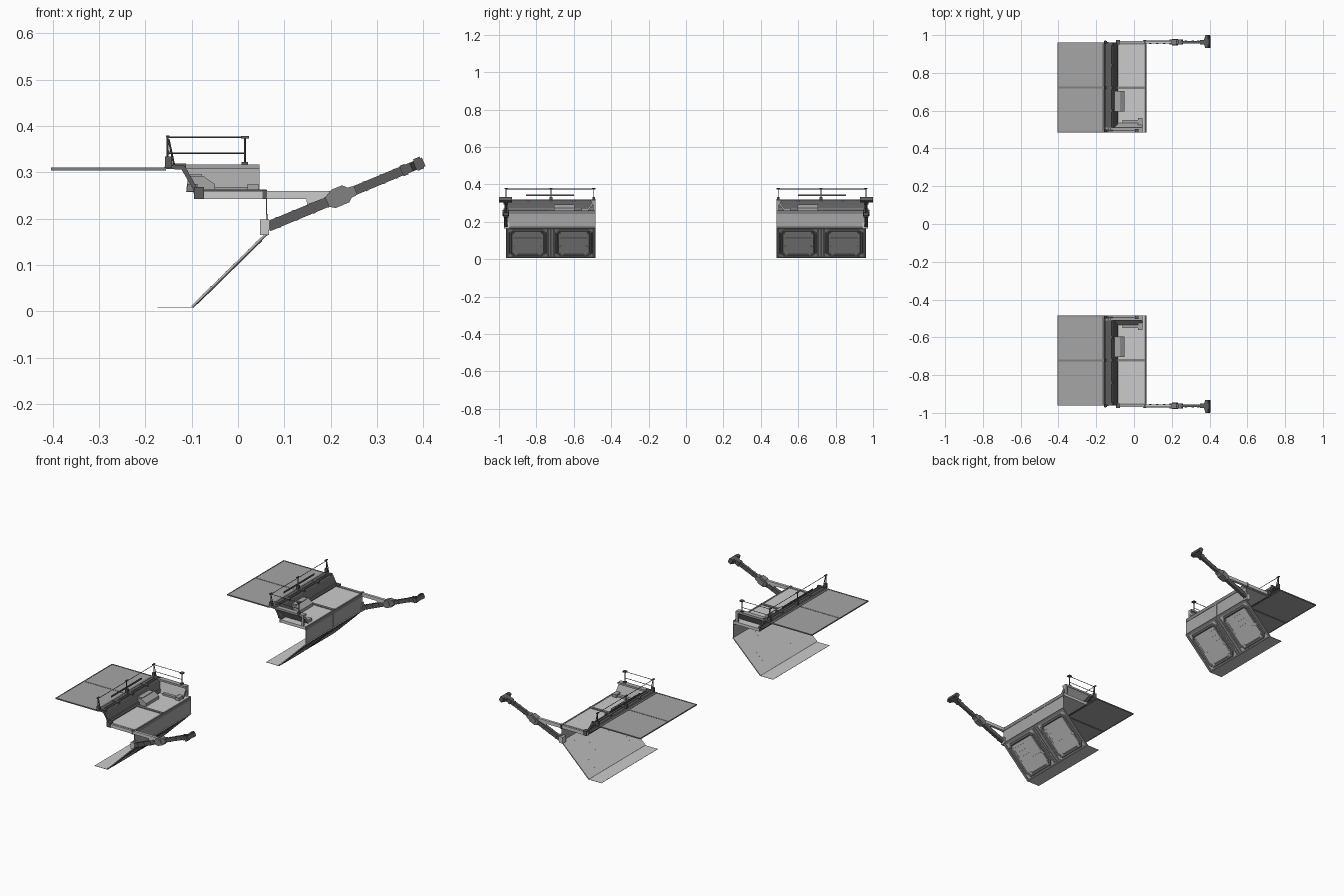
import bpy, bmesh, math
from mathutils import Matrix, Vector

if "Cube" in bpy.data.objects:
    bpy.data.objects.remove(bpy.data.objects["Cube"])

# Everything is built for the +y unit in world coordinates, then mirrored over y = 0
IN, MID, OUT = 0.485, 0.722, 0.962


def finish(name, bm, smooth=False):
    bmesh.ops.recalc_face_normals(bm, faces=bm.faces)
    me = bpy.data.meshes.new(name)
    bm.to_mesh(me)
    bm.free()
    ob = bpy.data.objects.new(name, me)
    bpy.context.collection.objects.link(ob)
    m = ob.modifiers.new("mirror", 'MIRROR')
    m.use_axis = (False, True, False)
    m.use_mirror_merge = False
    if smooth:
        bpy.context.view_layer.objects.active = ob
        ob.select_set(True)
        bpy.ops.object.shade_smooth_by_angle(angle=math.radians(40))
        ob.select_set(False)
    return ob


def add_box(bm, lo, hi, mat=Matrix()):
    lo, hi = Vector(lo), Vector(hi)
    m = mat @ Matrix.Translation((lo + hi) / 2) @ Matrix.Diagonal((*(hi - lo), 1))
    bmesh.ops.create_cube(bm, size=1, matrix=m)


def boxes(name, items, mat=Matrix()):
    bm = bmesh.new()
    for lo, hi in items:
        add_box(bm, lo, hi, mat)
    return finish(name, bm)


def prism(name, pts, to3, d0, d1, mat=Matrix()):
    """Extrude an outline between two depths; to3 maps (a, b, depth) to a point."""
    bm = bmesh.new()
    r0 = [bm.verts.new(mat @ Vector(to3(a, b, d0))) for a, b in pts]
    r1 = [bm.verts.new(mat @ Vector(to3(a, b, d1))) for a, b in pts]
    n = len(pts)
    bm.faces.new(r0)
    bm.faces.new(r1)
    for i in range(n):
        bm.faces.new((r0[i], r0[(i + 1) % n], r1[(i + 1) % n], r1[i]))
    return finish(name, bm)


def rods(name, segs, r, sides=8):
    bm = bmesh.new()
    for a, b in segs:
        a, b = Vector(a), Vector(b)
        q = (b - a).to_track_quat('Z', 'Y').to_matrix().to_4x4()
        bmesh.ops.create_cone(bm, cap_ends=True, segments=sides, radius1=r, radius2=r,
                              depth=(b - a).length, matrix=Matrix.Translation((a + b) / 2) @ q)
    return finish(name, bm, True)


def xz(a, b, d):
    return (a, d, b)


def flat(a, b, d):
    return (a, b, d)


# Flat wing deck: two panels with slim edge frames
boxes("deck_panels", [((-0.402, IN + .004, .3055), (-.165, MID - .004, .3085)),
                      ((-0.402, MID + .004, .3055), (-.165, OUT - .003, .3085))])
boxes("deck_frame", [((-.404, IN, .304), (-.400, OUT, .310)), ((-.404, IN, .304), (-.16, IN + .005, .310)),
                     ((-.404, OUT - .005, .304), (-.16, OUT, .310)),
                     ((-.404, MID - .005, .304), (-.16, MID + .005, .3095)),
                     ((-.170, IN, .304), (-.155, OUT, .3105))])

# Floor slab with ribs, and the thin skirt that drops from it to the ramp hinge
boxes("floor", [((-.092, IN, .244), (.058, OUT, .259))])
boxes("floor_ribs", [((-.095, MID - .007, .243), (.062, MID + .007, .263)),
                     ((.055, IN, .242), (.063, OUT, .2605)),
                     ((-.095, OUT - .012, .243), (.058, OUT, .261))])
boxes("skirt", [((.0600, IN, .170), (.0612, OUT, .244))])
boxes("skirt_rib", [((.0605, MID - .007, .170), (.0625, MID + .007, .26))])

# Back wall sloping from the deck rim down to the floor
prism("back_wall", [(-.162, .308), (-.155, .316), (-.118, .316), (-.112, .309), (-.086, .262),
                    (-.088, .243), (-.095, .244), (-.096, .262), (-.122, .306)], xz, IN, OUT)
boxes("back_wall_ribs", [((-.150, y - .006, .308), (-.112, y + .006, .319)) for y in (IN + .01, .6, MID, .84, OUT - .01)])
boxes("wall_foot", [((-.109, IN + .01, .259), (-.088, OUT - .01, .275))],)
boxes("rim_channel", [((-.140, IN + .01, .316), (-.133, OUT - .01, .3185)),
                      ((-.126, IN + .01, .316), (-.121, OUT - .01, .3185))])

# Leaning inner wall with a flat rim, closing the inner half of the floor
bm = bmesh.new()
bot, top = .258, .309
quad = [((-.09, .535, bot), (.046, .535, bot), (.046, IN + .015, top), (-.122, IN + .015, top)),
        ((-.09, .525, bot), (.046, .525, bot), (.046, IN, top), (-.122, IN, top))]
vs = [[bm.verts.new(p) for p in q] for q in quad]
bm.faces.new(vs[0])
bm.faces.new(vs[1])
for i in range(4):
    j = (i + 1) % 4
    bm.faces.new((vs[0][i], vs[0][j], vs[1][j], vs[1][i]))
finish("inner_wall", bm)
boxes("inner_rim", [((-.155, IN, .307), (.046, IN + .025, .317)), ((.034, IN, .26), (.046, IN + .012, .31))])
boxes("inner_wall_steps", [((-.06, .535, .258), (.03, .55, .268)), ((.02, .525, .258), (.044, .56, .275))])

# Small slanted locker beside the back wall
prism("locker", [(-.112, .258), (-.05, .258), (-.05, .275), (-.075, .292), (-.108, .292)], xz, .595, .705)
boxes("locker_lid", [((-.104, .605, .291), (-.078, .695, .295))])

# Guard rail running along the back and returning along the inner rim
P = [(-.152, OUT), (-.152, MID), (-.152, IN + .008), (.015, IN + .008)]
rods("rail_posts", [((x, y, .312), (x, y, .379)) for x, y in P] +
     [((-.138, y, .316), (-.150, y, .372)) for y in (OUT, IN + .008)], .0022)
rods("rail_bars", [((-.15, OUT, .3755), (-.15, IN + .008, .3755)),
                   ((-.15, IN + .008, .3755), (.015, IN + .008, .3755)),
                   ((-.15, IN + .008, .341), (.015, IN + .008, .341))], .0015, 6)
boxes("rail_mid_panel", [((-.152, .60, .339), (-.148, .855, .347))])
boxes("rail_caps", [((x - .009, y - .009, .373), (x + .009, y + .009, .379)) for x, y in P[3:]] +
      [((x - .004, y - .009, .376), (x + .004, y + .009, .380)) for x, y in P[:3]])
boxes("rail_feet", [((x - .006, y - .007, .309), (x + .009, y + .007, .334)) for x, y in P[:3]] +
      [((.008, IN, .309), (.022, IN + .016, .322))])

# Sloping ramp in its own frame: x runs down the slope, z points to the underside
L = .229
d, n = Vector((-.714, 0, -.70)), Vector((.70, 0, -.714))
RAMP = Matrix(((d.x, 0, n.x, .063), (0, 1, 0, 0), (d.z, 0, n.z, .171), (0, 0, 0, 1)))
boxes("ramp_skin", [((0, IN, -.001), (L, OUT, .002))], RAMP)
boxes("ramp_frame", [((0, IN, .002), (L, IN + .014, .004)), ((0, OUT - .014, .002), (L, OUT, .004)),
                     ((0, IN, .002), (.014, OUT, .004)), ((L - .008, IN, .002), (L, OUT, .004)),
                     ((0, MID - .022, .002), (L, MID - .010, .004)), ((0, MID + .010, .002), (L, MID + .022, .004)),
                     ((0, MID - .004, .002), (L, MID + .004, .005))], RAMP)
# Flat lip reaching out from the foot of the ramp
boxes("ramp_lip", [((-.174, IN, .0085), (-.098, OUT, .0097))])


# Two framed windows on the underside, with slats and a lower tray
def outline(u0, u1, a, b, k):
    return [(u0 + k, a), (u1 - k, a), (u1, a + k), (u1, b - k), (u1 - k, b), (u0 + k, b), (u0, b - k), (u0, a + k)]


def window(name, y0, y1):
    bm = bmesh.new()
    rings = []
    for inset, z in ((0, .002), (.003, .006), (.012, .006), (.017, .0025)):
        rings.append([bm.verts.new(RAMP @ Vector((u, y, z))) for u, y in
                      outline(.018 + inset, L - .010 - inset, y0 + inset, y1 - inset, .022 - inset * .6)])
    for r, s in zip(rings, rings[1:]):
        for i in range(8):
            j = (i + 1) % 8
            bm.faces.new((r[i], r[j], s[j], s[i]))
    finish(name + "_frame", bm)
    prism(name + "_pane", outline(.034, L - .026, y0 + .016, y1 - .016, .012), flat, .002, .0027, RAMP)
    a, b = y0 + .026, y1 - .026
    boxes(name + "_slats", [((u, a, .002), (u + .010, b, .005)) for u in (.052, .080, .108)], RAMP)
    boxes(name + "_rails", [((.045, a - .004, .002), (.13, a + .001, .0055)),
                            ((.045, b - .001, .002), (.13, b + .004, .0055))], RAMP)
    prism(name + "_tray", outline(.135, L - .03, a - .004, b + .004, .012), flat, .002, .0045, RAMP)
    boxes(name + "_latches", [((L - .034, y - .008, .002), (L - .02, y + .008, .006)) for y in (a + .01, b - .01)], RAMP)


window("inner_window", IN + .016, MID - .024)
window("outer_window", MID + .024, OUT - .016)

# Rivets on the walking side
bm = bmesh.new()
for y in (.56, .64, .80, .88):
    for i in range(8):
        add_box(bm, (.03 + i * .023, y - .0015, -.0018), (.033 + i * .023, y + .0015, 0), RAMP)
finish("ramp_rivets", bm)

# Outrigger arm: horizontal strut, sloping beam, collar and end foot
YA = .963
boxes("strut", [((-.095, YA - .008, .243), (.205, YA + .006, .26))])
prism("strut_gusset", [(.148, .243), (.205, .243), (.205, .236), (.150, .216)], xz, YA - .005, YA + .003)
boxes("strut_clamps", [((.053, YA - .011, .242), (.063, YA + .009, .262)), ((-.095, YA - .012, .243), (-.073, YA + .010, .268))])
A = math.atan2(.135, .325)
ARM = Matrix.Translation((.065, YA, .183)) @ Matrix.Rotation(-A, 4, 'Y')
boxes("arm_beam", [((0, -.008, -.011), (.20, .008, .011)), ((.19, -.007, -.010), (.345, .007, .010))], ARM)
boxes("arm_ribs", [((u, -.009, -.012), (u + .006, .009, .012)) for u in (.02, .06, .10, .135)] +
      [((u, -.008, -.011), (u + .005, .008, .011)) for u in (.225, .265, .295)], ARM)
prism("collar", [(.138, -.011), (.150, -.019), (.182, -.019), (.190, -.012), (.205, -.010), (.205, .010),
                 (.190, .012), (.182, .021), (.156, .021), (.138, .011)], xz, -.014, .014, ARM)
boxes("collar_plate", [((.152, -.017, -.011), (.178, .017, .012))], ARM)
boxes("arm_base", [((.047, YA - .018, .165), (.067, YA + .010, .198)), ((.060, YA - .006, .19), (.065, YA + .006, .21))])
prism("arm_foot", [(.318, -.012), (.335, -.012), (.343, -.032), (.364, -.032), (.364, .036),
                   (.343, .036), (.335, .012), (.318, .012)], flat, -.010, .010, ARM)
boxes("arm_foot_pads", [((.345, -.032, -.013), (.360, -.014, .014)), ((.345, .016, -.013), (.360, .037, .014)),
                        ((.312, -.012, -.012), (.324, .012, .012))], ARM)

# Grey tones by part
TONES = {.11: ("arm_beam", "arm_ribs", "arm_foot", "rail_", "back_wall", "rim_channel", "strut_clamps"),
         .22: ("ramp_frame", "inner_window_frame", "outer_window_frame", "deck_frame", "collar", "wall_foot", "floor_ribs"),
         .38: ("deck_panels", "inner_wall", "inner_rim", "locker", "skirt"),
         .62: ("floor", "strut")}
for tone, names in TONES.items():
    mat = bpy.data.materials.new("grey_%d" % (tone * 100))
    mat.diffuse_color = (tone, tone, tone, 1)
    mat.use_nodes = True
    mat.node_tree.nodes["Principled BSDF"].inputs["Base Color"].default_value = mat.diffuse_color
    for ob in bpy.data.objects:
        if ob.name.startswith(names) and not ob.data.materials:
            ob.data.materials.append(mat)
